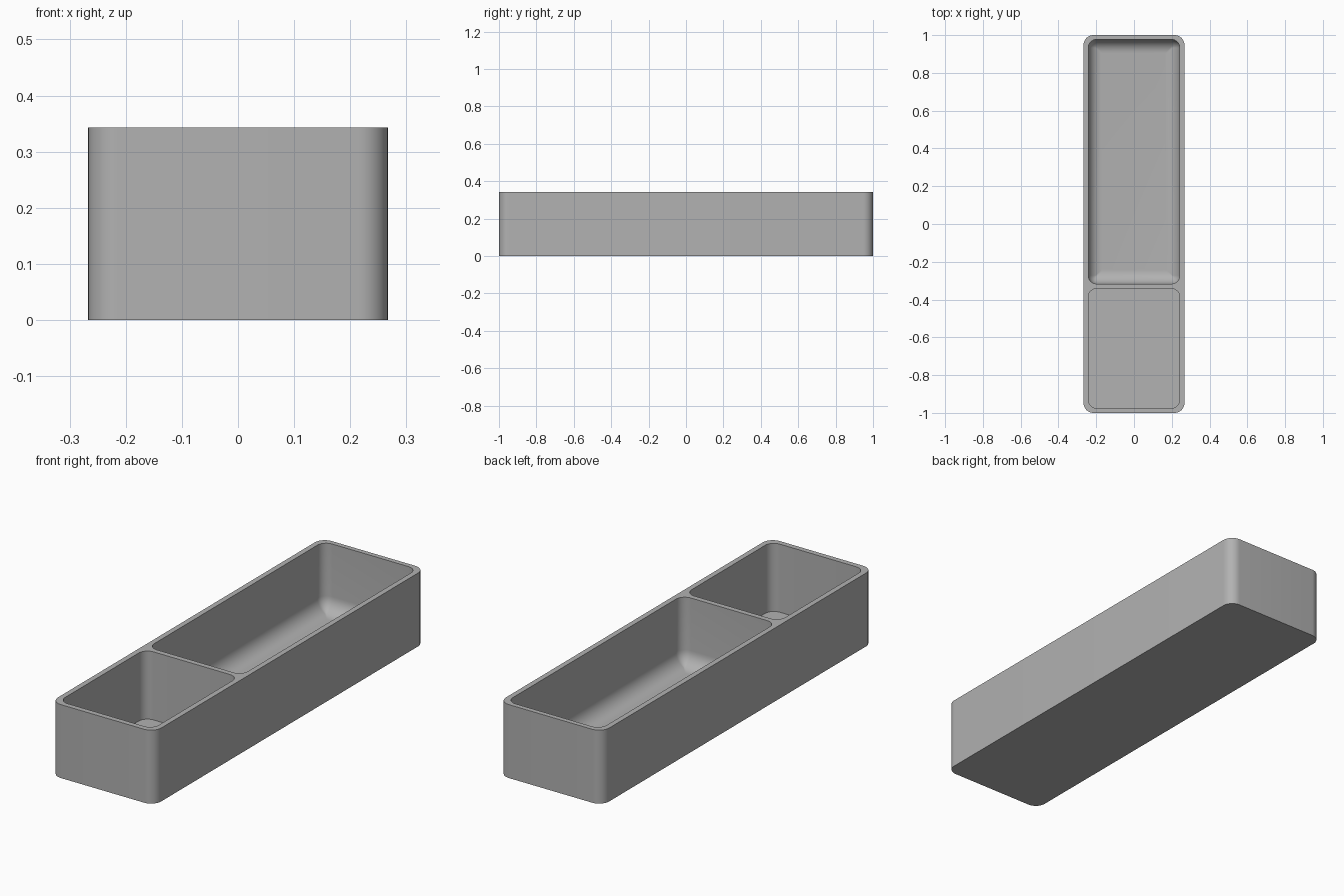
import bpy
import bmesh
from math import cos, sin, pi, radians

cube = bpy.data.objects.get("Cube")
if cube:
    bpy.data.objects.remove(cube, do_unlink=True)

HEIGHT = 0.343
FLOOR = 0.025
CORNER_STEPS = 10
FILLET_STEPS = 10

grey = bpy.data.materials.new("plain grey")
grey.use_nodes = True
grey.diffuse_color = (0.445, 0.445, 0.445, 1)
grey.node_tree.nodes["Principled BSDF"].inputs["Base Color"].default_value = grey.diffuse_color

bm = bmesh.new()


def ring(half_x, y0, y1, radius, z):
    """Closed loop of vertices along a rounded rectangle."""
    verts = []
    corners = [(1, y1, -1), (-1, y1, -1), (-1, y0, 1), (1, y0, 1)]
    for i, (sx, y, inward) in enumerate(corners):
        cx, cy = sx * (half_x - radius), y + inward * radius
        for k in range(CORNER_STEPS + 1):
            a = (i + k / CORNER_STEPS) * pi / 2
            verts.append(bm.verts.new((cx + radius * cos(a), cy + radius * sin(a), z)))
    return verts


def skin(rings):
    """Walls between successive rings."""
    for low, high in zip(rings, rings[1:]):
        n = len(low)
        for i in range(n):
            j = (i + 1) % n
            bm.faces.new((low[i], low[j], high[j], high[i]))


def pocket(half_x, y0, y1, radius, fillet):
    """Compartment with an optional rounded floor edge; returns its rim."""
    rings = [ring(half_x, y0, y1, radius, HEIGHT)]
    if fillet:
        for k in range(FILLET_STEPS + 1):
            a = k / FILLET_STEPS * pi / 2
            d = fillet * (1 - cos(a))
            rings.append(ring(half_x - d, y0 + d, y1 - d, max(radius - d, 0.006),
                              FLOOR + fillet * (1 - sin(a))))
    else:
        rings.append(ring(half_x, y0, y1, radius, FLOOR))
    skin(rings)
    bm.faces.new(rings[-1])
    return rings[0]


# Outer shell and underside
bottom = ring(0.267, -1, 1, 0.052, 0)
top = ring(0.267, -1, 1, 0.052, HEIGHT)
skin([bottom, top])
bm.faces.new(bottom)

# Long scooped compartment and short flat compartment
rims = [top,
        pocket(0.242, -0.317, 0.977, 0.045, 0.072),
        pocket(0.242, -0.975, -0.342, 0.045, 0)]

# Flat rim joining the shell to both compartments
edges = [bm.edges.get((r[i - 1], r[i])) for r in rims for i in range(len(r))]
bmesh.ops.triangle_fill(bm, edges=edges, use_beauty=True, use_dissolve=False)
bmesh.ops.recalc_face_normals(bm, faces=bm.faces)

mesh = bpy.data.meshes.new("divided_tray")
bm.to_mesh(mesh)
bm.free()
mesh.materials.append(grey)
tray = bpy.data.objects.new("divided_tray", mesh)
bpy.context.collection.objects.link(tray)
bpy.context.view_layer.objects.active = tray
tray.select_set(True)
bpy.ops.object.shade_smooth_by_angle(angle=radians(35))
